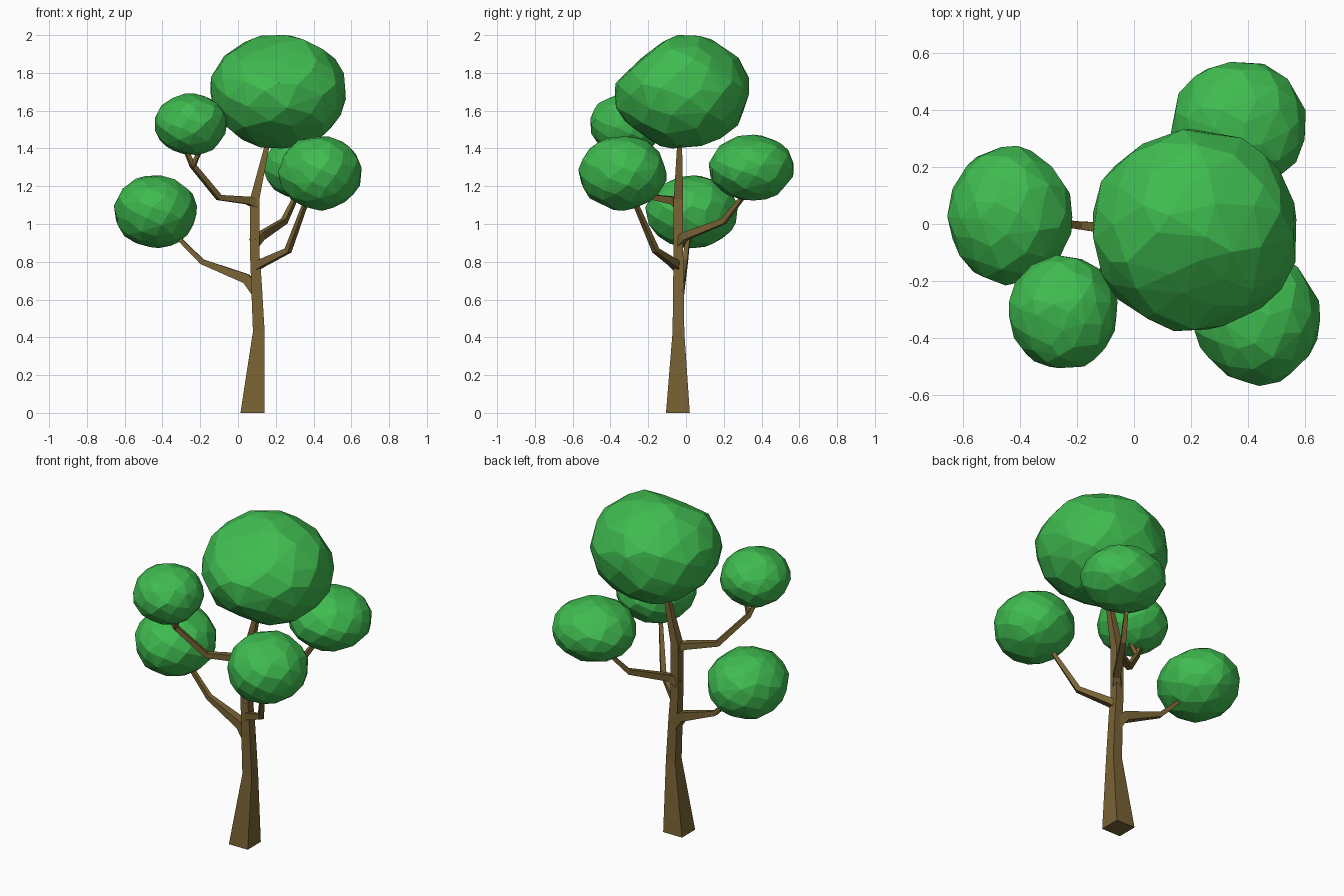
import bpy, bmesh, math, random
from mathutils import Vector

if "Cube" in bpy.data.objects:
    bpy.data.objects.remove(bpy.data.objects["Cube"])

random.seed(4)


def material(name, rgb):
    m = bpy.data.materials.new(name)
    m.diffuse_color = (*rgb, 1)
    m.use_nodes = True
    m.node_tree.nodes["Principled BSDF"].inputs["Base Color"].default_value = m.diffuse_color
    return m


bark = material("bark", (0.19, 0.125, 0.035))
leaf = material("leaf", (0.05, 0.50, 0.08))


def finish(bm, name, mat):
    bmesh.ops.recalc_face_normals(bm, faces=bm.faces[:])
    me = bpy.data.meshes.new(name)
    bm.to_mesh(me)
    bm.free()
    me.materials.append(mat)
    ob = bpy.data.objects.new(name, me)
    bpy.context.collection.objects.link(ob)
    return ob


def limb(name, path, level=False):
    """Four-sided tapering tube through (x, y, z, half width) points."""
    bm = bmesh.new()
    pts = [Vector(p[:3]) for p in path]
    rings = []
    for i, p in enumerate(pts):
        t = (pts[min(i + 1, len(pts) - 1)] - pts[max(i - 1, 0)]).normalized()
        if level:
            t = Vector((0, 0, 1))
        ref = Vector((1, 0, 0)) if level else Vector((0, 0, 1))
        u = (ref - t * ref.dot(t)).normalized()
        v = t.cross(u)
        h = path[i][3]
        rings.append([bm.verts.new(p + u * a * h + v * b * h)
                      for a, b in ((1, 1), (-1, 1), (-1, -1), (1, -1))])
    for a, b in zip(rings, rings[1:]):
        for k in range(4):
            j = (k + 1) % 4
            bm.faces.new((a[k], a[j], b[j], b[k]))
    bm.faces.new(rings[0])
    bm.faces.new(rings[-1])
    return finish(bm, name, bark)


def canopy(name, lo, hi, count=85, cuts=()):
    """Faceted leaf clump: hull of jittered sphere points fitted to a box."""
    bm = bmesh.new()
    lo, hi = Vector(lo), Vector(hi)
    pts = []
    for i in range(count):
        z = 1 - 2 * (i + 0.5) / count
        a = i * math.pi * (3 - math.sqrt(5))
        r = math.sqrt(1 - z * z)
        p = Vector((r * math.cos(a), r * math.sin(a), z))
        p += Vector([random.uniform(-0.08, 0.08) for _ in range(3)])
        p = p.normalized() * random.uniform(0.98, 1.02)
        for n, limit in cuts:
            n = Vector(n).normalized()
            over = p.dot(n) - limit
            if over > 0:
                p -= n * over * 0.75
        pts.append(p)
    mn = [min(p[k] for p in pts) for k in range(3)]
    mx = [max(p[k] for p in pts) for k in range(3)]
    for p in pts:
        bm.verts.new([lo[k] + (hi[k] - lo[k]) * (p[k] - mn[k]) / (mx[k] - mn[k])
                      for k in range(3)])
    res = bmesh.ops.convex_hull(bm, input=bm.verts[:])
    loose = [v for v in bm.verts if not v.link_faces]
    bmesh.ops.delete(bm, geom=loose, context='VERTS')
    return finish(bm, name, leaf)


# Trunk
limb("trunk", [(0.076, -0.043, 0, 0.063), (0.11, -0.04, 0.43, 0.031),
               (0.097, -0.04, 0.70, 0.028), (0.088, -0.04, 0.85, 0.025),
               (0.088, -0.04, 1.13, 0.025), (0.155, -0.034, 1.42, 0.013),
               (0.17, -0.03, 1.55, 0.011)], level=True)

# Branches
limb("left_branch", [(0.105, -0.04, 0.63, 0.026), (0.045, -0.03, 0.71, 0.026),
                     (-0.19, -0.005, 0.80, 0.014), (-0.31, 0.01, 0.92, 0.011),
                     (-0.40, 0.02, 1.02, 0.009)])
limb("front_right_branch", [(0.085, -0.04, 0.77, 0.022), (0.13, -0.068, 0.795, 0.02),
                            (0.265, -0.16, 0.86, 0.015), (0.35, -0.26, 1.09, 0.011),
                            (0.38, -0.29, 1.19, 0.01)])
limb("back_right_branch", [(0.085, -0.04, 0.90, 0.024), (0.12, -0.005, 0.935, 0.02),
                           (0.245, 0.20, 1.015, 0.015), (0.30, 0.29, 1.13, 0.011),
                           (0.33, 0.33, 1.22, 0.01)])
limb("front_left_branch", [(0.095, -0.04, 1.11, 0.024), (0.05, -0.065, 1.125, 0.02),
                           (-0.10, -0.16, 1.14, 0.015), (-0.24, -0.26, 1.31, 0.013),
                           (-0.29, -0.28, 1.42, 0.009)])
limb("front_left_twig", [(-0.24, -0.26, 1.30, 0.011), (-0.215, -0.275, 1.36, 0.01),
                         (-0.18, -0.29, 1.43, 0.009)])

# Leaf clumps
canopy("top_leaves", (-0.145, -0.377, 1.40), (0.571, 0.333, 2.0), 95,
       cuts=[((0, -1, 1), 0.78), ((0, -1, -1.2), 0.92)])
canopy("left_leaves", (-0.657, -0.216, 0.873), (-0.217, 0.275, 1.257))
canopy("front_left_leaves", (-0.44, -0.507, 1.365), (-0.058, -0.109, 1.69))
canopy("front_right_leaves", (0.212, -0.57, 1.07), (0.655, -0.103, 1.464))
canopy("back_right_leaves", (0.13, 0.12, 1.125), (0.604, 0.57, 1.473))
